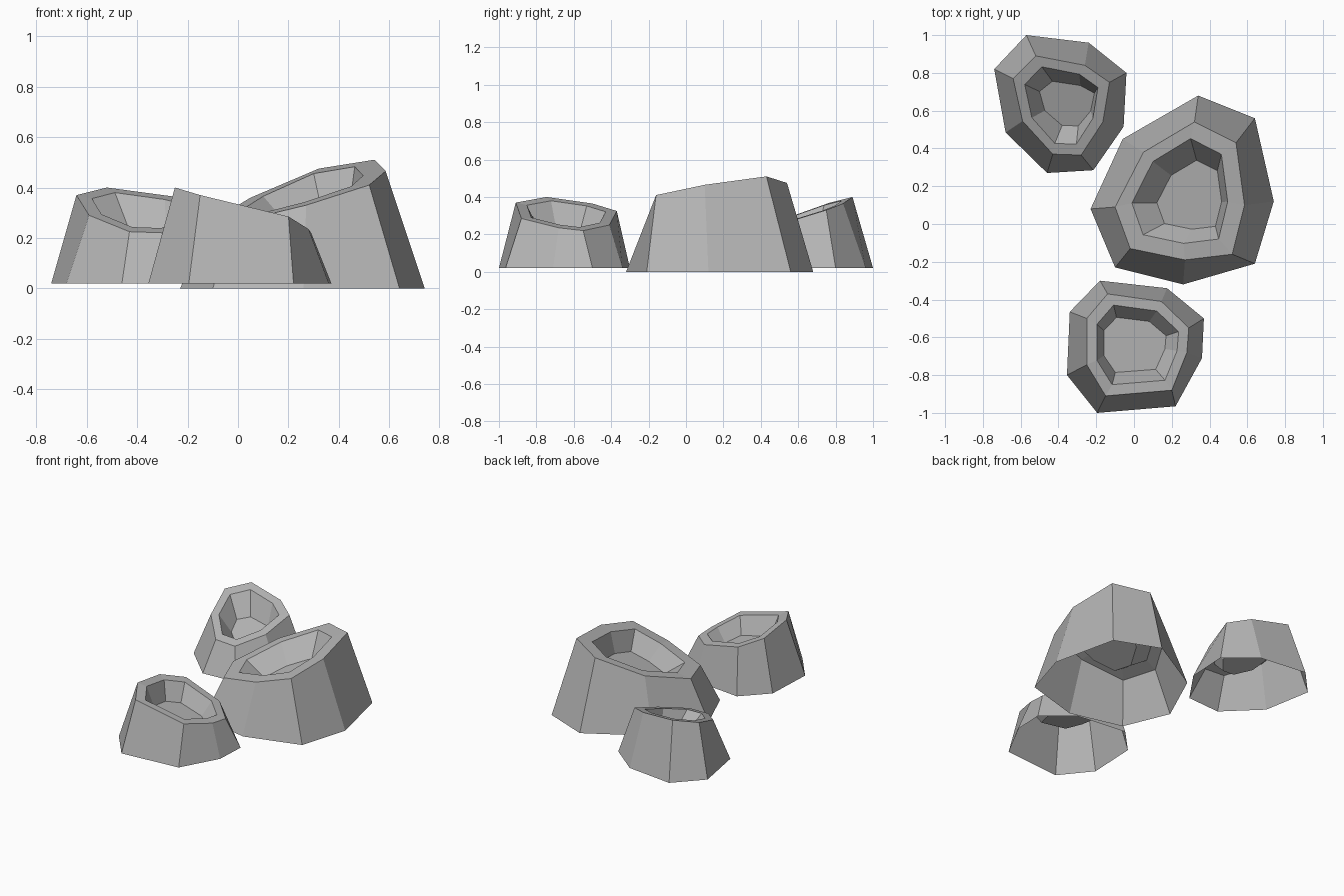
import bpy
import bmesh
from mathutils import Vector

if "Cube" in bpy.data.objects:
    bpy.data.objects.remove(bpy.data.objects["Cube"])

# Dark grey stone
stone = bpy.data.materials.new("dark_stone")
stone.diffuse_color = (.46, .46, .46, 1)
stone.use_nodes = True
stone.node_tree.nodes["Principled BSDF"].inputs["Base Color"].default_value = stone.diffuse_color


def crater_rock(name, base_z, base, crest, rim_scale, floor_scale, floor_shift):
    """Open-bottomed faceted cone with a tilted rim and a sunken crater."""
    outer = [Vector(p) for p in crest]
    xs, ys, zs = zip(*crest)
    mid = Vector(((min(xs) + max(xs)) / 2, (min(ys) + max(ys)) / 2, sum(zs) / len(zs)))

    def scaled(s, shift):
        return [mid + Vector(shift) + Vector(((p - mid).x * s[0], (p - mid).y * s[1],
                                              (p - mid).z * s[2])) for p in outer]

    rings = [[Vector((x, y, base_z)) for x, y in base], outer,
             scaled(rim_scale, (0, 0, 0)), scaled(floor_scale, floor_shift)]
    bm = bmesh.new()
    loops = [[bm.verts.new(p) for p in ring] for ring in rings]
    n = len(base)
    for a, b in zip(loops, loops[1:]):
        for i in range(n):
            j = (i + 1) % n
            bm.faces.new((a[j], a[i], b[i], b[j]))
    bm.faces.new(loops[-1][::-1])
    bm.normal_update()
    mesh = bpy.data.meshes.new(name)
    bm.to_mesh(mesh)
    bm.free()
    mesh.materials.append(stone)
    bpy.context.collection.objects.link(bpy.data.objects.new(name, mesh))


# Large rock on the right
crater_rock(
    "large_crater_rock", 0.0,
    [(.34, .68), (.64, .56), (.74, .12), (.64, -.21),
     (.26, -.32), (-.10, -.23), (-.23, .08), (-.06, .45)],
    [(.32, .54, .475), (.54, .43, .51), (.585, .10, .465), (.52, -.16, .41),
     (.27, -.19, .33), (-.02, -.13, .26), (-.10, .09, .27), (.05, .38, .36)],
    (.74, .76, .78), (.50, .5, .5), (.05, -.02, -.12))

# Small rock at the back left
crater_rock(
    "back_crater_rock", 0.02,
    [(-.57, 1.0), (-.24, .96), (-.04, .80), (-.055, .515),
     (-.215, .285), (-.46, .27), (-.68, .485), (-.74, .82)],
    [(-.52, .89, .40), (-.26, .84, .365), (-.13, .75, .33), (-.165, .54, .265),
     (-.28, .365, .22), (-.43, .37, .225), (-.59, .545, .29), (-.64, .77, .37)],
    (.76, .78, .78), (.57, .45, .5), (.03, .01, -.12))

# Small rock at the front
crater_rock(
    "front_crater_rock", 0.02,
    [(-.18, -.30), (.175, -.34), (.37, -.50), (.36, -.71),
     (.22, -.965), (-.195, -1.0), (-.355, -.80), (-.34, -.465)],
    [(-.14, -.37, .325), (.145, -.41, .25), (.29, -.55, .22), (.28, -.68, .235),
     (.20, -.88, .285), (-.15, -.91, .37), (-.25, -.745, .40), (-.25, -.50, .365)],
    (.80, .78, .78), (.61, .54, .5), (-.015, 0, -.11))
